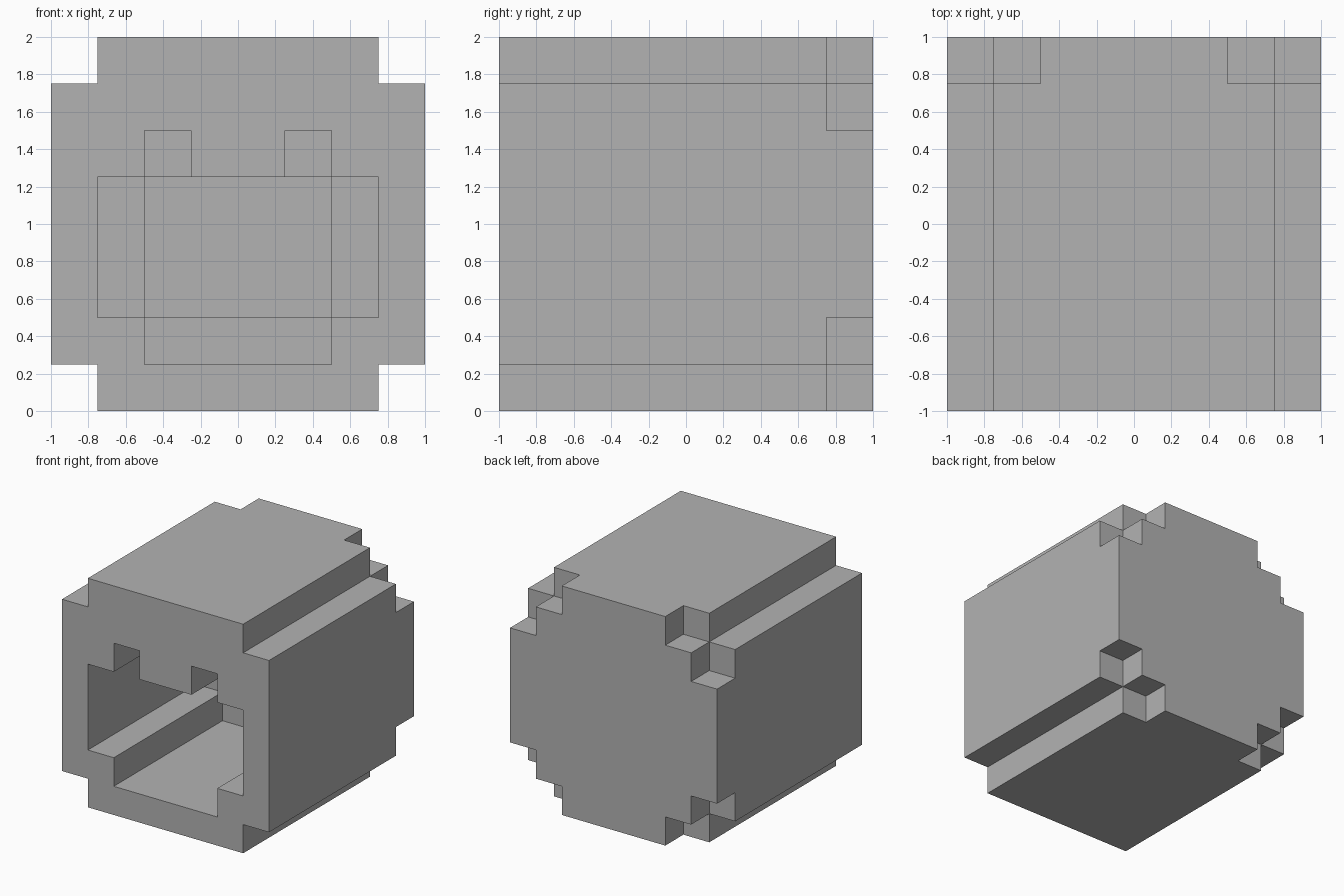
import bpy
import bmesh

old = bpy.data.objects.get("Cube")
if old:
    bpy.data.objects.remove(old, do_unlink=True)

U = 0.25  # one block
grey = bpy.data.materials.new("plain_grey")
grey.use_nodes = True
grey.diffuse_color = (0.45, 0.45, 0.45, 1)
grey.node_tree.nodes["Principled BSDF"].inputs["Base Color"].default_value = (0.45, 0.45, 0.45, 1)


def outer(x, y, z):
    """Rounded block shell; x and z are block distances from the centre axis."""
    steps = (x == 3) + (z == 3)
    if y == 7:  # back layer has wider corner steps
        return x + z < 5
    return steps < 2


def hollow(x, y, row):
    """Front opening carried inward, with a smaller recess at its end."""
    if y < 6:
        return ((2 <= row <= 4 and x <= 2) or (row == 1 and x <= 1)
                or (row == 5 and x == 1))
    return y == 6 and 2 <= row <= 4 and x <= 1


def solid(i, j, k):
    if not all(0 <= n < 8 for n in (i, j, k)):
        return False
    x = max(i, 7 - i) - 4
    z = max(k, 7 - k) - 4
    return outer(x, j, z) and not hollow(x, j, k)


# Boundary faces of the filled blocks
bm = bmesh.new()
for i in range(8):
    for j in range(8):
        for k in range(8):
            if not solid(i, j, k):
                continue
            for axis in range(3):
                for side in (0, 1):
                    near = [i, j, k]
                    near[axis] += 2 * side - 1
                    if solid(*near):
                        continue
                    ring = []
                    for a, b in ((0, 0), (1, 0), (1, 1), (0, 1)):
                        c = [i, j, k]
                        c[axis] += side
                        c[(axis + 1) % 3] += a
                        c[(axis + 2) % 3] += b
                        ring.append(bm.verts.new((c[0] * U - 1, c[1] * U - 1, c[2] * U)))
                    bm.faces.new(ring if side else ring[::-1])

# Weld and merge coplanar faces
bmesh.ops.remove_doubles(bm, verts=bm.verts, dist=0.001)
bmesh.ops.dissolve_limit(bm, angle_limit=0.01, verts=bm.verts, edges=bm.edges)

mesh = bpy.data.meshes.new("hollow_block_head")
bm.to_mesh(mesh)
bm.free()
mesh.materials.append(grey)
bpy.context.collection.objects.link(bpy.data.objects.new("hollow_block_head", mesh))
